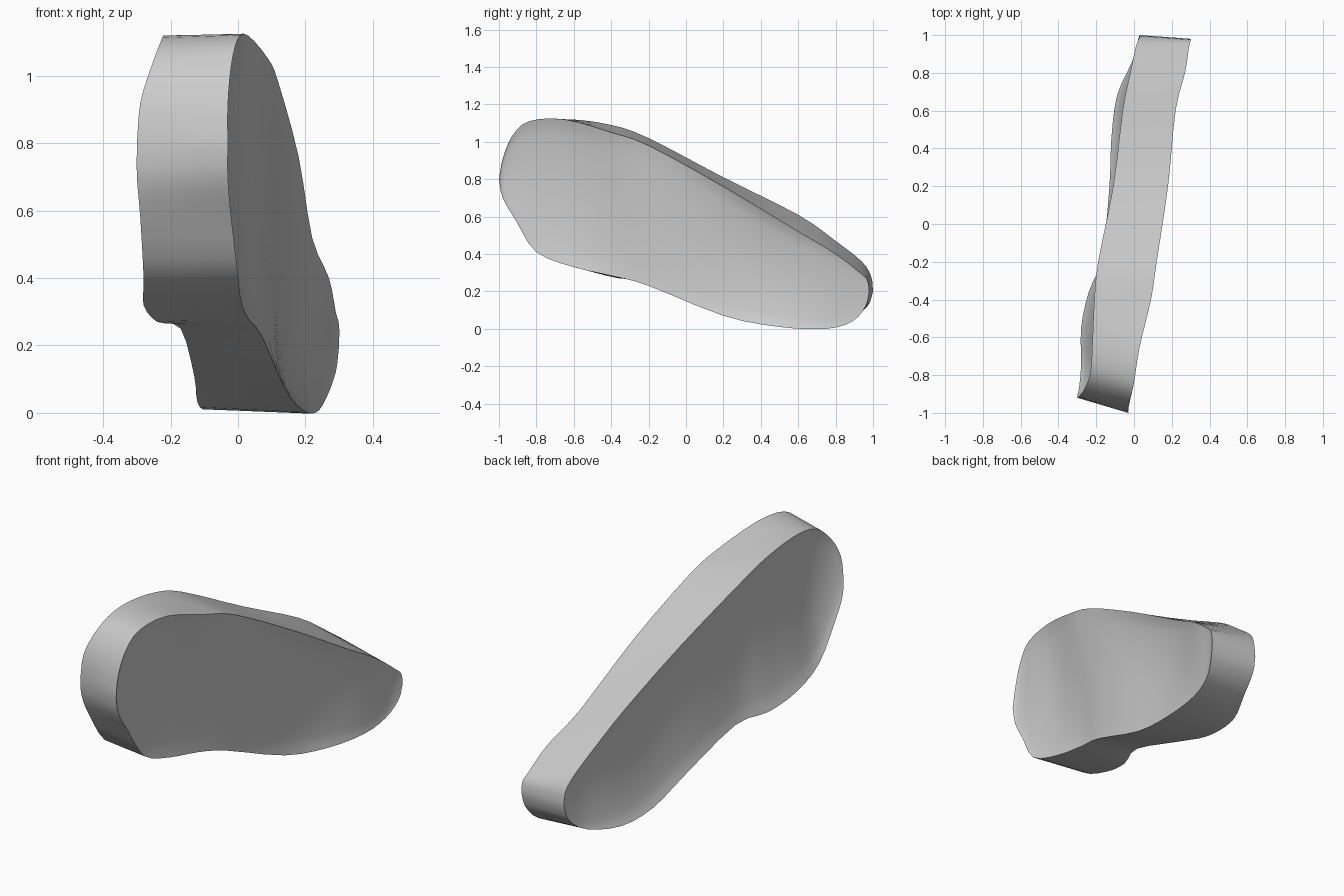
import bpy
import math
from mathutils import Vector

cube = bpy.data.objects.get("Cube")
if cube:
    bpy.data.objects.remove(cube, do_unlink=True)

STEPS = 3        # curve samples between outline points
RUNGS = 18       # divisions across each broad face
BAND = 3         # divisions across the thickness

# Rim outlines as (x, y, z), from the tall front tip to the low back tip
LEFT_TIPS = (-.03, -1, .8), (.3, .98, .2)
LEFT_TOP = [(-.03, -.98, .91), (-.02, -.93, 1.03), (0, -.84, 1.11), (.03, -.65, 1.12),
            (.09, -.4, 1.05), (.12, -.2, .98), (.18, .2, .76), (.22, .6, .52),
            (.27, .8, .4), (.29, .93, .3), (.3, .97, .26)]
LEFT_BASE = [(-.03, -.98, .7), (-.02, -.91, .58), (0, -.8, .41), (.01, -.6, .33),
             (.03, -.38, .28), (.07, -.2, .23), (.14, .2, .07), (.19, .5, .01),
             (.23, .75, 0), (.26, .89, .04), (.29, .96, .12)]
RIGHT_TIPS = (-.3, -.92, .8), (.03, 1, .2)
RIGHT_TOP = [(-.29, -.91, .92), (-.26, -.87, 1.02), (-.23, -.78, 1.1), (-.22, -.62, 1.12),
             (-.21, -.4, 1.09), (-.19, -.2, 1.02), (-.11, .2, .81), (-.06, .6, .61),
             (-.02, .8, .47), (.01, .94, .36), (.03, .99, .28)]
RIGHT_BASE = [(-.3, -.91, .7), (-.29, -.86, .58), (-.28, -.74, .4), (-.28, -.55, .32),
              (-.24, -.36, .27), (-.17, -.18, .25), (-.13, .2, .11), (-.12, .45, .03),
              (-.09, .68, .01), (-.01, .86, .04), (.02, .97, .12)]


def smooth_chain(tips, inner):
    """Smooth curve through the outline points."""
    pts = [Vector(p) for p in (tips[0], *inner, tips[1])]
    pts = [pts[0] * 2 - pts[1], *pts, pts[-1] * 2 - pts[-2]]
    out = []
    for a, b, c, d in zip(pts, pts[1:], pts[2:], pts[3:]):
        for k in range(STEPS):
            t = k / STEPS
            out.append(b + (c - a) * (t / 2)
                       + (a * 2 - b * 5 + c * 4 - d) * (t * t / 2)
                       + (b * 3 - a - c * 3 + d) * (t ** 3 / 2))
    return out + [pts[-2]]


def hollow(y, depth, ripple):
    """Depth of the hollow: deepest at the front pad and the back pad."""
    return depth + ripple * math.cos(math.tau * (y - 0.4) / 1.15)


def sheet(name, first, second, divisions, depth=0, ripple=0):
    """Faces spanning two matching chains, optionally hollowed along x."""
    n = len(first)
    verts, faces = [], []
    for i, (a, b) in enumerate(zip(first, second)):
        along = math.sin(math.pi * i / (n - 1))
        for j in range(divisions + 1):
            t = j / divisions
            p = a.lerp(b, t)
            if 0 < j < divisions:
                p.x += hollow(p.y, depth, ripple) * along * math.sin(math.pi * t) ** 0.6
            verts.append(p)
    row = divisions + 1
    for i in range(n - 1):
        for j in range(divisions):
            k = i * row + j
            faces.append((k, k + 1, k + row + 1, k + row))
    mesh = bpy.data.meshes.new(name)
    mesh.from_pydata(verts, [], faces)
    obj = bpy.data.objects.new(name, mesh)
    bpy.context.collection.objects.link(obj)
    return obj


left_top, left_base = smooth_chain(LEFT_TIPS, LEFT_TOP), smooth_chain(LEFT_TIPS, LEFT_BASE)
right_top, right_base = smooth_chain(RIGHT_TIPS, RIGHT_TOP), smooth_chain(RIGHT_TIPS, RIGHT_BASE)

# Two hollowed broad faces joined by the upper and lower edge bands
parts = [
    sheet("left_face", left_top, left_base, RUNGS, -0.032, -0.02),
    sheet("right_face", right_top, right_base, RUNGS, 0.042, 0.014),
    sheet("upper_band", left_top, right_top, BAND),
    sheet("lower_band", left_base, right_base, BAND),
]

# One plain grey material
grey = bpy.data.materials.new("plain_grey")
grey.use_nodes = True
colour = (0.6, 0.6, 0.6, 1)
grey.diffuse_color = colour
grey.node_tree.nodes["Principled BSDF"].inputs["Base Color"].default_value = colour

# Join into one slab, weld the seams and keep the rims sharp
bpy.ops.object.select_all(action='DESELECT')
for part in parts:
    part.data.materials.append(grey)
    part.select_set(True)
slab = parts[0]
bpy.context.view_layer.objects.active = slab
bpy.ops.object.join()
slab.name = slab.data.name = "curved_slab"
bpy.ops.object.mode_set(mode='EDIT')
bpy.ops.mesh.select_all(action='SELECT')
bpy.ops.mesh.remove_doubles(threshold=0.0005)
bpy.ops.mesh.normals_make_consistent(inside=False)
bpy.ops.object.mode_set(mode='OBJECT')
bpy.ops.object.shade_smooth_by_angle(angle=math.radians(40))
